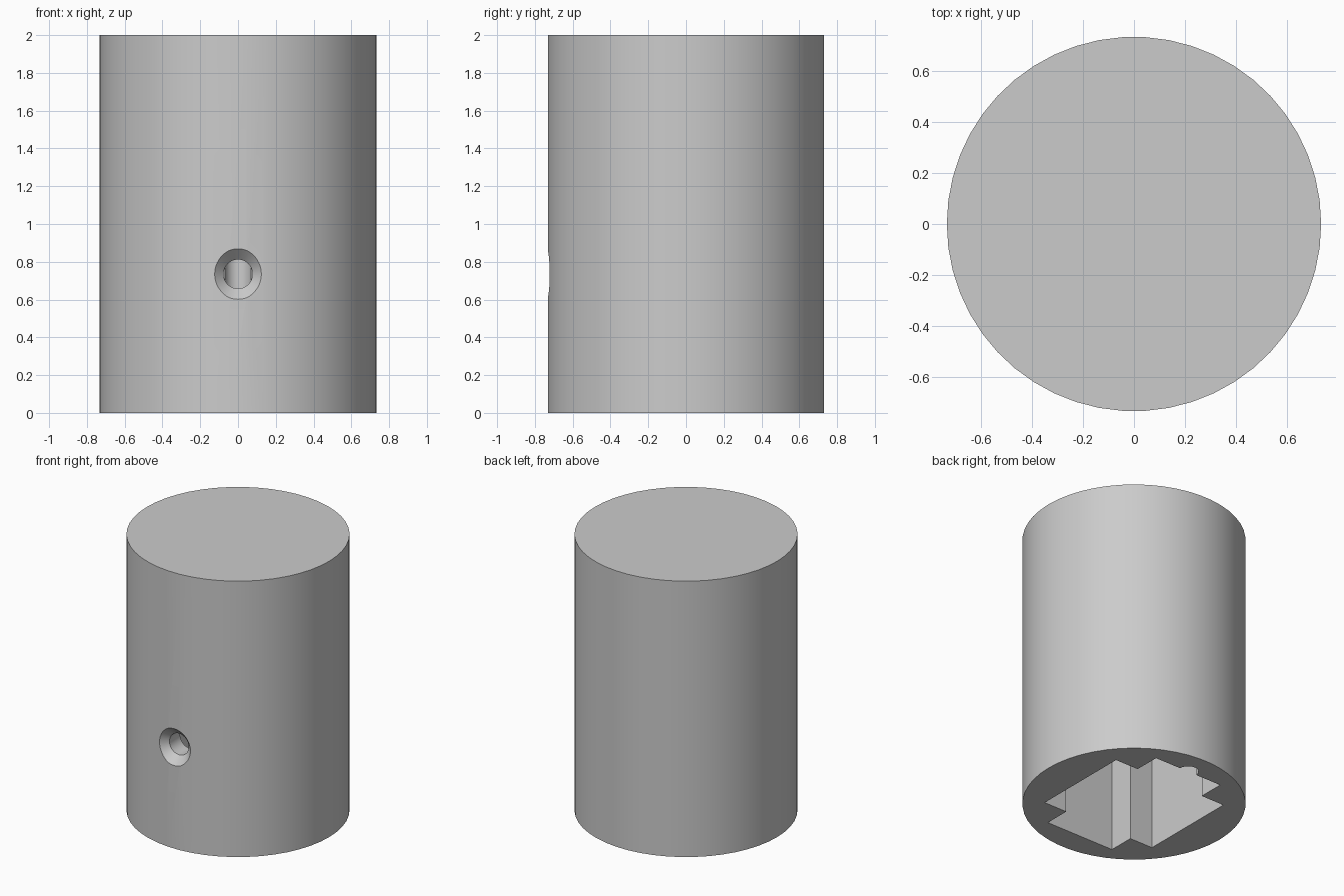
import bpy, bmesh, math

if "Cube" in bpy.data.objects:
    bpy.data.objects.remove(bpy.data.objects["Cube"])

R, H = 0.733, 2.0          # knob radius and height
SOCKET_DEPTH = 1.47
HOLE_Z = 0.735

grey = bpy.data.materials.new("grey")
grey.diffuse_color = (0.6, 0.6, 0.6, 1)
grey.use_nodes = True
grey.node_tree.nodes["Principled BSDF"].inputs["Base Color"].default_value = grey.diffuse_color


def loft(name, rings):
    """Closed solid through a list of matching rings of points."""
    bm = bmesh.new()
    loops = [[bm.verts.new(p) for p in ring] for ring in rings]
    n = len(loops[0])
    for a, b in zip(loops, loops[1:]):
        for i in range(n):
            j = (i + 1) % n
            bm.faces.new((a[i], a[j], b[j], b[i]))
    bm.faces.new(loops[0][::-1])
    bm.faces.new(loops[-1])
    bmesh.ops.recalc_face_normals(bm, faces=bm.faces)
    mesh = bpy.data.meshes.new(name)
    bm.to_mesh(mesh)
    bm.free()
    mesh.materials.append(grey)
    obj = bpy.data.objects.new(name, mesh)
    bpy.context.collection.objects.link(obj)
    return obj


def circle(r, n):
    return [(r * math.cos(2 * math.pi * i / n), r * math.sin(2 * math.pi * i / n))
            for i in range(n)]


# solid round body
body = loft("knob_body", [[(x, y, z) for x, y in circle(R, 50)] for z in (0, H)])

# cross-shaped socket open at the bottom, with a round groove along its back wall
wx, wy, nx, ny, g = 0.46, 0.365, 0.275, 0.553, 0.07
outline = [(-wx, -wy), (-nx, -wy), (-nx, -ny), (nx, -ny), (nx, -wy), (wx, -wy),
           (wx, wy), (nx, wy), (nx, ny)]
outline += [(g * math.cos(math.pi * i / 12), ny + g * math.sin(math.pi * i / 12))
            for i in range(13)]
outline += [(-nx, ny), (-nx, wy), (-wx, wy)]
socket = loft("socket_cutter", [[(x, y, z) for x, y in outline]
                                for z in (-0.1, SOCKET_DEPTH)])

# countersunk screw hole through the front wall
drill = loft("screw_hole_cutter",
             [[(x, y, HOLE_Z + z) for x, z in circle(r, 40)]
              for y, r in ((-0.4, 0.077), (-0.675, 0.077), (-0.8, 0.202))])

# cut the openings
bpy.context.view_layer.objects.active = body
body.select_set(True)
for cutter in (socket, drill):
    cutter.hide_render = True
    mod = body.modifiers.new("cut", "BOOLEAN")
    mod.operation = "DIFFERENCE"
    mod.solver = "EXACT"
    mod.object = cutter
    bpy.ops.object.modifier_apply(modifier=mod.name)
    bpy.data.objects.remove(cutter)

bpy.ops.object.shade_smooth_by_angle(angle=math.radians(30))
